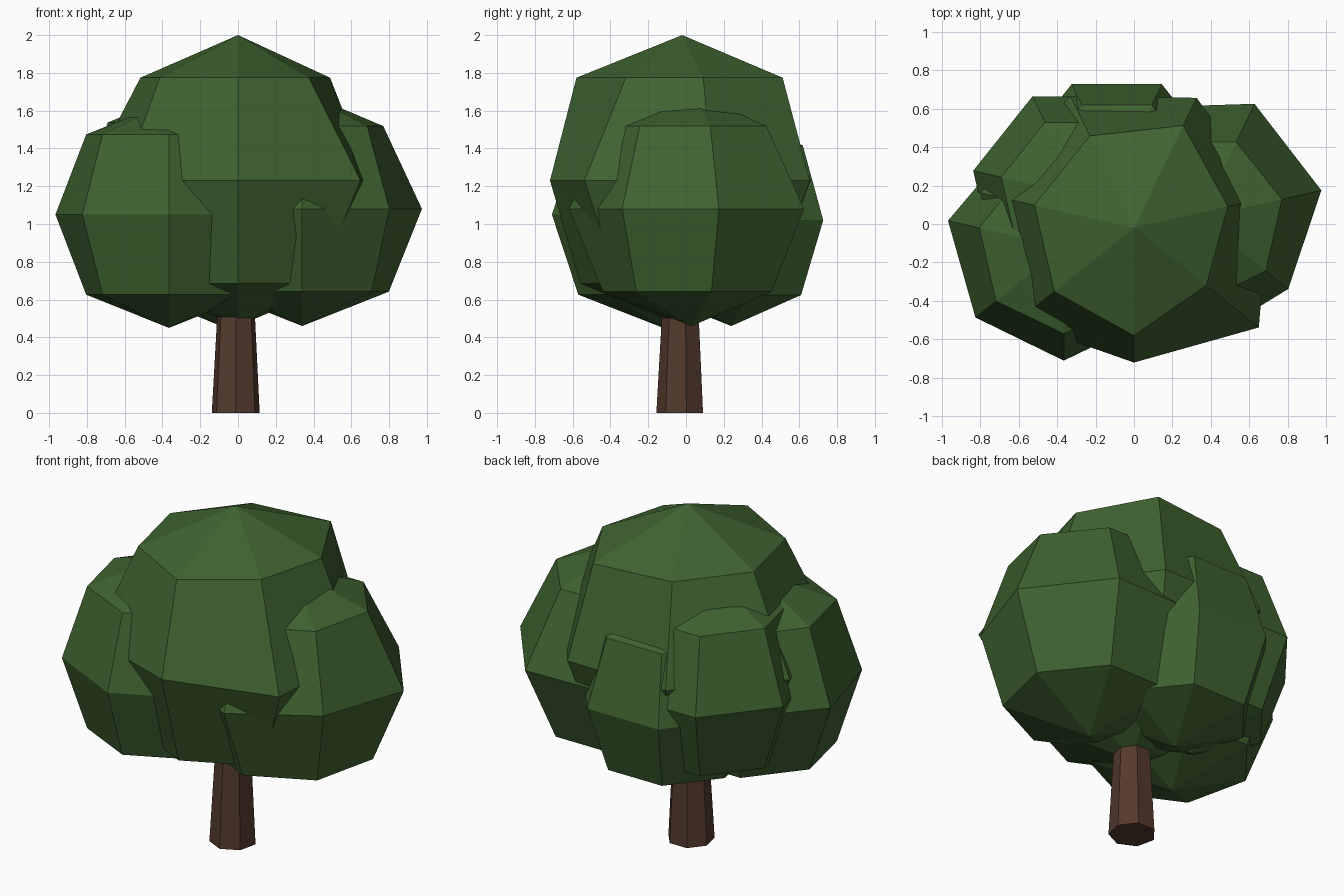
import bpy, bmesh, math

cube = bpy.data.objects.get("Cube")
if cube:
    bpy.data.objects.remove(cube, do_unlink=True)

SIDES = 7


def material(name, color):
    mat = bpy.data.materials.new(name)
    mat.use_nodes = True
    mat.diffuse_color = color
    mat.node_tree.nodes["Principled BSDF"].inputs["Base Color"].default_value = color
    return mat


leaf = material("leaf green", (0.05, 0.125, 0.03, 1))
bark = material("bark brown", (0.088, 0.042, 0.026, 1))


def ring(bm, center, radii, z):
    """Seven corners around a centre, the first one facing the front."""
    verts = []
    for i, r in enumerate(radii):
        a = math.tau * i / SIDES - math.pi / 2
        verts.append(bm.verts.new((center[0] + r * math.cos(a), center[1] + r * math.sin(a), z)))
    return verts


def bridge(bm, low, high):
    for i in range(SIDES):
        j = (i + 1) % SIDES
        bm.faces.new((low[i], low[j], high[j], high[i]))


def finish(bm, name, mat):
    bmesh.ops.recalc_face_normals(bm, faces=bm.faces)
    mesh = bpy.data.meshes.new(name)
    bm.to_mesh(mesh)
    bm.free()
    mesh.materials.append(mat)
    obj = bpy.data.objects.new(name, mesh)
    bpy.context.collection.objects.link(obj)


def leaf_clump(name, center, height, low, middle, high):
    """Faceted ball: two poles and three rings of corner radii."""
    bm = bmesh.new()
    x, y, z = center
    step = height * math.sin(math.pi / 4)
    rings = [ring(bm, center, radii, z + dz)
             for radii, dz in ((low, -step), (middle, 0), (high, step))]
    bridge(bm, rings[0], rings[1])
    bridge(bm, rings[1], rings[2])
    for pole_z, edge in ((z - height, rings[0]), (z + height, rings[2])):
        pole = bm.verts.new((x, y, pole_z))
        for i in range(SIDES):
            bm.faces.new((pole, edge[i], edge[(i + 1) % SIDES]))
    finish(bm, name, leaf)


def even(r):
    return [r] * SIDES


# Crown: a large irregular clump
leaf_clump("main_crown", (0, -0.02, 1.23), 0.77, even(0.54),
           [0.70, 0.83, 0.72, 0.75, 0.76, 0.82, 0.78],
           [0.56, 0.48, 0.50, 0.59, 0.53, 0.53, 0.53])

# Smaller clumps around it
leaf_clump("right_clump", (-0.365, -0.12, 1.05), 0.60, even(0.45),
           [0.59, 0.59, 0.60, 0.60, 0.60, 0.617, 0.587], even(0.45))
leaf_clump("left_clump", (0.34, 0.03, 1.08), 0.62, even(0.47),
           [0.65, 0.59, 0.65, 0.66, 0.64, 0.62, 0.62], even(0.44))
leaf_clump("back_clump", (-0.09, 0.24, 1.02), 0.56, even(0.41), even(0.54), even(0.42))
leaf_clump("back_right_clump", (-0.28, 0.15, 1.12), 0.59, even(0.42), even(0.57), even(0.42))

# Trunk: tapered seven-sided column
bm = bmesh.new()
base = ring(bm, (-0.012, -0.027), even(0.13), 0)
top = ring(bm, (-0.01, -0.025), even(0.1), 0.56)
bridge(bm, base, top)
bm.faces.new(base)
bm.faces.new(top)
finish(bm, "trunk", bark)
